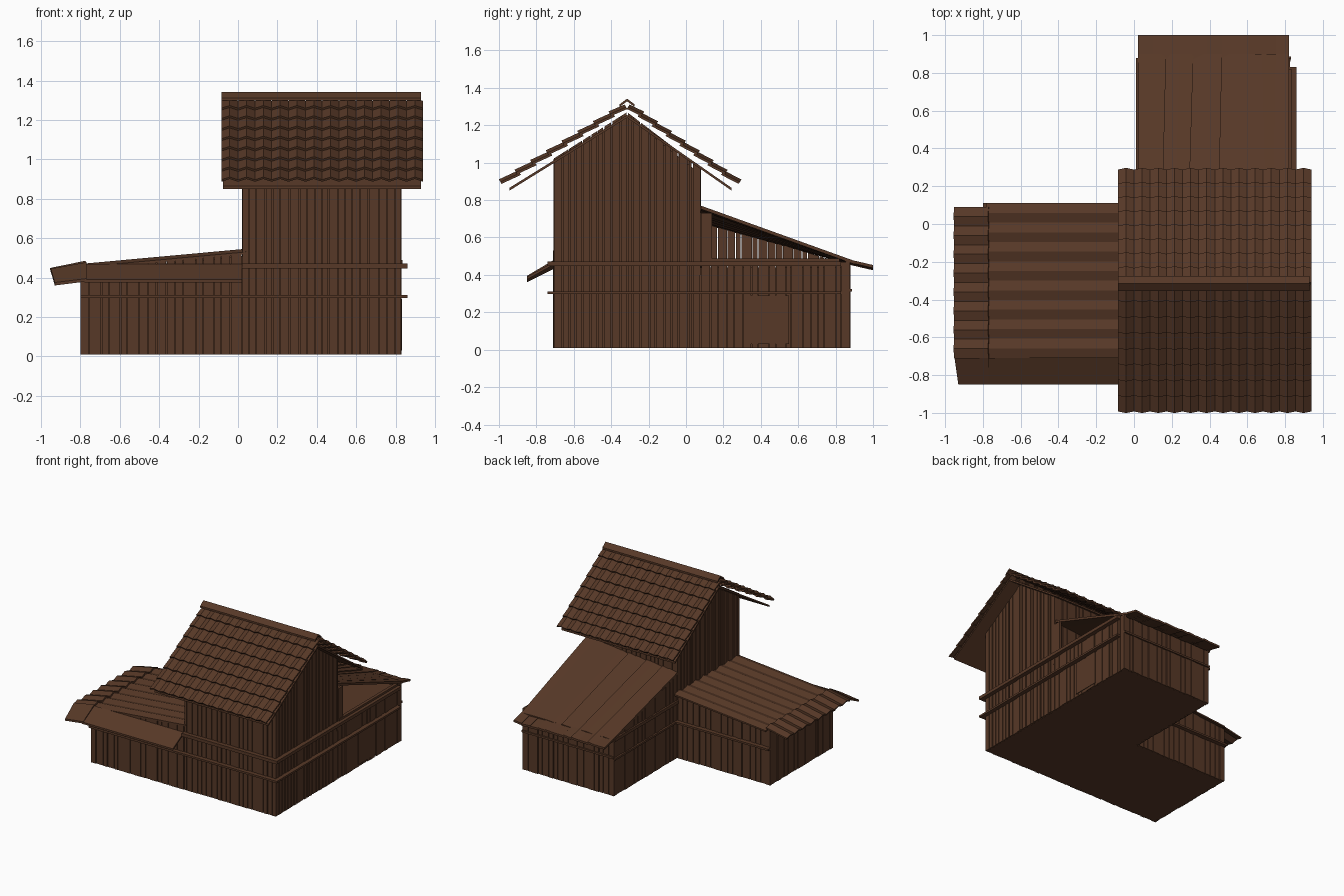
import bpy, bmesh, random
from mathutils import Vector as V

random.seed(4)
cube = bpy.data.objects.get("Cube")
if cube:
    bpy.data.objects.remove(cube, do_unlink=True)

wood = bpy.data.materials.new("brown wood")
wood.use_nodes = True
colour = (0.095, 0.040, 0.020, 1)
wood.diffuse_color = colour
wood.node_tree.nodes["Principled BSDF"].inputs["Base Color"].default_value = colour


def slab(bm, quad, offset):
    """Solid board: a four-cornered face pushed along an offset."""
    a = [bm.verts.new(p) for p in quad]
    b = [bm.verts.new(V(p) + V(offset)) for p in quad]
    bm.faces.new(a)
    bm.faces.new(b[::-1])
    for i in range(len(a)):
        j = (i + 1) % len(a)
        bm.faces.new((a[j], a[i], b[i], b[j]))


def finish(name, bm):
    bmesh.ops.recalc_face_normals(bm, faces=bm.faces[:])
    me = bpy.data.meshes.new(name)
    bm.to_mesh(me)
    bm.free()
    me.materials.append(wood)
    ob = bpy.data.objects.new(name, me)
    bpy.context.collection.objects.link(ob)
    return ob


def solid(name, quad, offset):
    bm = bmesh.new()
    slab(bm, quad, offset)
    return finish(name, bm)


def box(name, x0, x1, y0, y1, z0, z1):
    return solid(name, [(x0, y0, z0), (x1, y0, z0), (x1, y1, z0), (x0, y1, z0)], (0, 0, z1 - z0))


def edges(n, jitter=0.25):
    """Uneven board divisions that keep both ends and the middle."""
    return [i / n if i in (0, n, n // 2) else (i + random.uniform(-jitter, jitter)) / n
            for i in range(n + 1)]


def plank_wall(name, p, q, z0, top, n, gap=0.004):
    """Row of upright boards from p to q, the inside lying to the left."""
    p, q = V((*p, 0)), V((*q, 0))
    run = q - p
    inward = V((-run.y, run.x, 0)).normalized()
    cut = edges(n)
    bm = bmesh.new()
    for t0, t1 in zip(cut, cut[1:]):
        g = gap / run.length / 2
        t0, t1 = t0 + g, t1 - g
        a, b = p + run * t0, p + run * t1
        push = inward * random.uniform(0, 0.006)
        up = V((0, 0, 1))
        slab(bm, [a + push + up * z0, b + push + up * z0,
                  b + push + up * top(t1), a + push + up * top(t0)], inward * 0.016)
    return finish(name, bm)


def corrugated(bm, start, along, down, n, amp, lift, thick):
    """Zigzag sheet: n ridges along one edge, run down the slope."""
    up = along.cross(down).normalized()
    up = up if up.z > 0 else -up
    pts = [start + along * (i / (2 * n)) + up * (amp * (i % 2)) for i in range(2 * n + 1)]
    for a, b in zip(pts, pts[1:]):
        slab(bm, [a, b, b + down + up * lift, a + down + up * lift], -up * thick)


L, R, F, M, B, W = 0.02, 0.83, -0.71, 0.08, 0.88, -0.80
RIDGE = (F + M) / 2
inset = 0.016


# Wall cores behind the boards
def gable(t):
    return 1.02 + 0.5 * t if t < 0.5 else 1.27 - 0.6 * (t - 0.5)


solid("tower_core", [(L + inset, F + inset, 0.01), (L + inset, M - inset, 0.01),
                     (L + inset, M - inset, 0.95), (L + inset, RIDGE, 1.25),
                     (L + inset, F + inset, 1.01)], (R - L - 2 * inset, 0, 0))
box("back_annex_core", L + inset, R - inset, M - inset, B - inset, 0.01, 0.44)
solid("side_annex_core", [(W + inset, F + inset, 0.01), (L + inset, F + inset, 0.01),
                          (L + inset, F + inset, 0.51), (W + inset, F + inset, 0.43)],
      (0, M - F - 2 * inset, 0))

# Tower boards
plank_wall("tower_front_wall", (L, F), (R, F), 0.01, lambda t: 1.02, 20)
plank_wall("tower_right_wall", (R, F), (R, M), 0.01, gable, 20, 0.008)
plank_wall("tower_left_wall", (L, M), (L, F), 0.01, lambda t: gable(1 - t), 20, 0.008)
plank_wall("tower_back_wall", (R, M), (L, M), 0.40, lambda t: 0.97, 20)

# Annex boards
plank_wall("back_annex_right_wall", (R, M), (R, B), 0.01, lambda t: 0.47, 18)
plank_wall("back_annex_rear_wall", (R, B), (L, B), 0.01, lambda t: 0.45, 18)
plank_wall("back_annex_left_wall", (L, B), (L, M), 0.01, lambda t: 0.45 + 0.24 * t, 18)
plank_wall("side_annex_front_wall", (W, F), (L, F), 0.01, lambda t: 0.45 + 0.07 * t, 17)
plank_wall("side_annex_end_wall", (W, M), (W, F), 0.01, lambda t: 0.44, 18)
plank_wall("side_annex_rear_wall", (L, M), (W, M), 0.01, lambda t: 0.52 - 0.07 * t, 17)
box("smooth_door", R - 0.002, R + 0.003, 0.33, 0.55, 0.03, 0.29)

# Trim rails around the walls
for name, z0, z1, x0 in (("upper", 0.447, 0.472, L), ("lower", 0.297, 0.312, W)):
    box(name + "_front_rail", x0, 0.86, F - 0.03, F + 0.01, z0, z1)
    box(name + "_right_rail", R - 0.01, 0.86, F - 0.03, 0.83, z0, z1)
    box(name + "_left_rail", L - 0.01, L + 0.01, M, B, z0, z1)
box("side_rear_rail", W, L, M - 0.01, M + 0.03, 0.297, 0.312)
box("back_rear_rail", L, R, B - 0.01, B + 0.008, 0.31, 0.325)
box("opening_sill", R - 0.02, R + 0.005, M, 0.82, 0.465, 0.488)
box("opening_post", R - 0.02, R, M, M + 0.06, 0.47, 0.73)

# Tower roof: overlapping rows of ridged shingles on boarding
x0, x1, rows = -0.085, 0.94, 8
for name, top, eave in (("front", (RIDGE, 1.30), (-0.985, 0.885)),
                        ("back", (RIDGE, 1.30), (0.28, 0.885))):
    a, b = V((x0, *top)), V((x0, *eave))
    step = (b - a) / rows
    along = V((x1 - x0, 0, 0))
    bm = bmesh.new()
    for i in range(rows):
        start = a + step * (i + 0.06 if i == 0 else i - 0.15)
        corrugated(bm, start, along, a + step * (i + 1) - start, 12, 0.016, 0.014, 0.012)
    finish(name + "_shingles", bm)
    under = V((0.01, 0, -0.045))
    c, d = a + under, a + step * 7.5 + under
    solid(name + "_roof_boarding", [c, c + along * 0.98, d + along * 0.98, d], (0, 0, -0.015))
    side = -1 if name == "front" else 1
    solid(name + "_ridge_cap", [(x0, RIDGE, 1.342), (0.93, RIDGE, 1.342),
                                (0.93, RIDGE + side * 0.04, 1.312),
                                (x0, RIDGE + side * 0.04, 1.312)], (0, 0, -0.014))

# Lean-to roof: long uneven boards, higher on the open side
bm, tail = bmesh.new(), bmesh.new()
cut_top, cut_low = edges(11, 0.3), edges(11, 0.15)
for i in range(11):
    t0, t1, s0, s1 = cut_top[i], cut_top[i + 1], cut_low[i], cut_low[i + 1]
    tilt = random.uniform(0.0, 0.010)


    def at(t, y, z):
        return V((L + 0.80 * t, y, z))


    slab(bm, [at(t0, M, 0.70 + 0.07 * t0 - tilt), at(t1, M, 0.70 + 0.07 * t1),
              at(s1, 0.90, 0.475), at(s0, 0.90, 0.475 - tilt)], (0, 0, -0.018))
    drop = random.uniform(0, 0.015)
    slab(tail, [at(s0, 0.85, 0.480), at(s1, 0.85, 0.490 - drop),
                at(s1, 1.0, 0.455 - drop), at(s0, 1.0, 0.445)], (0, 0, -0.016))
finish("lean_to_roof", bm)
finish("lean_to_eave_boards", tail)

# Side annex roof: ridged sheets running down to the end
bm = bmesh.new()
corrugated(bm, V((L + 0.02, F, 0.53)), V((0, 0.82, 0)), V((-0.82, 0, -0.075)), 8, 0.016, 0, 0.012)
finish("side_roof", bm)
bm = bmesh.new()
corrugated(bm, V((-0.77, F, 0.470)), V((0, 0.80, 0)), V((-0.18, 0, -0.045)), 8, 0.016, 0.008, 0.012)
finish("side_roof_end", bm)
solid("front_skirt", [(-0.78, F, 0.468), (L, F, 0.468), (L, -0.85, 0.39), (-0.78, -0.85, 0.39)],
      (0, 0, -0.015))
solid("front_skirt_corner", [(-0.95, F, 0.445), (-0.77, F, 0.478), (-0.77, -0.85, 0.395),
                             (-0.93, -0.85, 0.375)], (0, 0, -0.015))
